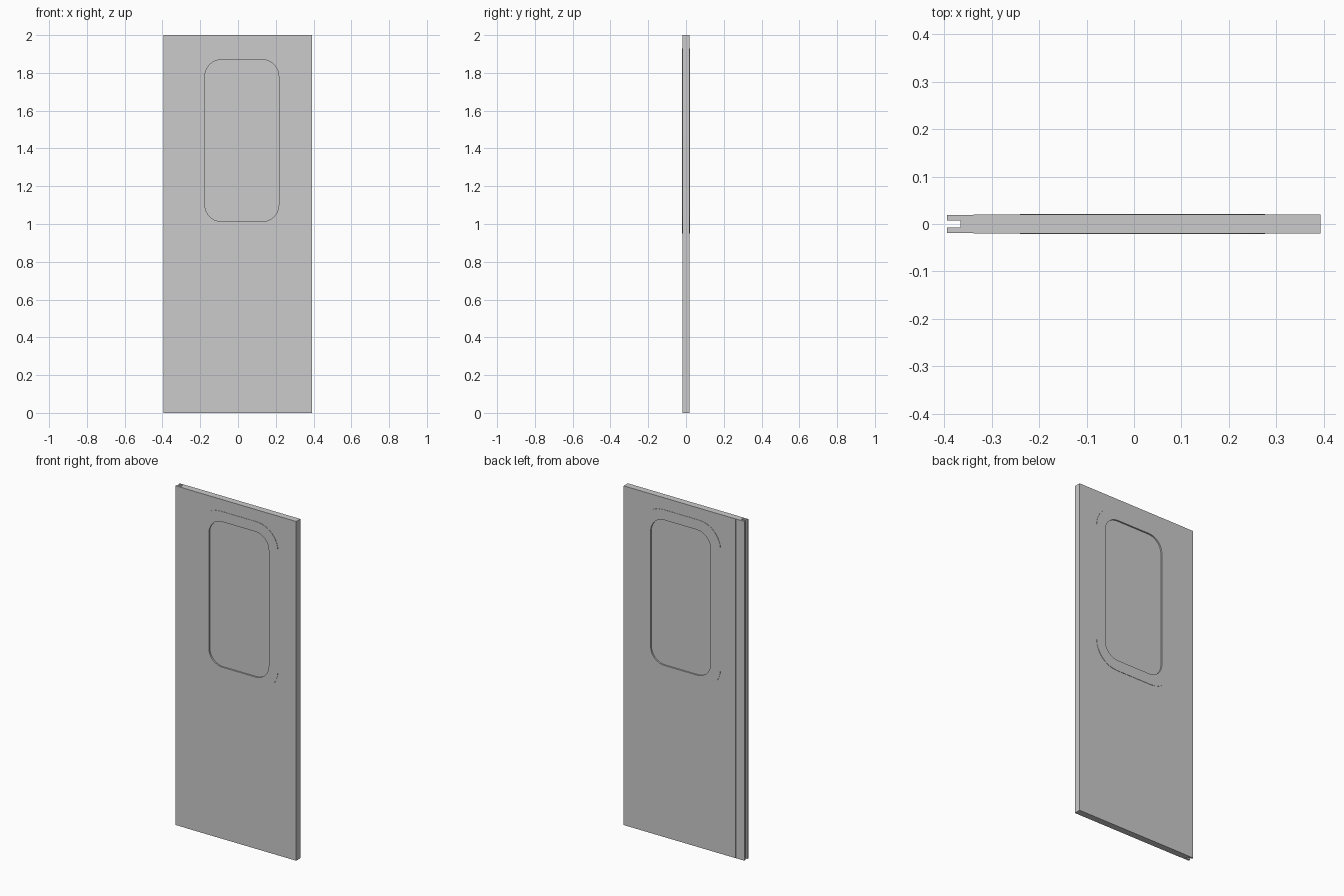
import bpy, math

if "Cube" in bpy.data.objects:
    bpy.data.objects.remove(bpy.data.objects["Cube"])


def outline(x0, x1, z0, z1, r=0.0, n=8):
    """Rectangle outline, with rounded corners when r > 0."""
    if r == 0:
        return [(x0, z0), (x1, z0), (x1, z1), (x0, z1)]
    pts = []
    for cx, cz, a0 in ((x1 - r, z1 - r, 0), (x0 + r, z1 - r, 90),
                       (x0 + r, z0 + r, 180), (x1 - r, z0 + r, 270)):
        for i in range(n + 1):
            a = math.radians(a0 + 90 * i / n)
            pts.append((cx + r * math.cos(a), cz + r * math.sin(a)))
    return pts


def plate(name, outlines, half, upright=True):
    """Filled flat shape (inner outlines become holes), extruded both ways."""
    cu = bpy.data.curves.new(name, 'CURVE')
    cu.dimensions = '2D'
    cu.fill_mode = 'BOTH'
    cu.extrude = half
    for pts in outlines:
        s = cu.splines.new('POLY')
        s.points.add(len(pts) - 1)
        for p, (u, v) in zip(s.points, pts):
            p.co = (u, v, 0, 1)
        s.use_cyclic_u = True
    ob = bpy.data.objects.new(name, cu)
    bpy.context.collection.objects.link(ob)
    if upright:
        ob.rotation_euler.x = math.pi / 2
    bpy.ops.object.select_all(action='DESELECT')
    ob.select_set(True)
    bpy.context.view_layer.objects.active = ob
    bpy.ops.object.convert(target='MESH')
    bpy.ops.object.shade_smooth_by_angle(angle=math.radians(30))
    return bpy.context.object


outer = outline(-0.24, 0.276, 0.95, 1.93, 0.14)
inner = outline(-0.175, 0.216, 1.013, 1.87, 0.088)

# Door leaf with window opening
plate("door_panel", [outline(-0.338, 0.393, 0, 2), outer], 0.0195)

# Raised window surround, visible on both faces
plate("window_frame", [outer, inner], 0.0215)

# Recessed window pane
plate("window_pane", [inner], 0.013)

# Grooved edge strip that receives the neighbouring door leaf
channel = [(-0.338, -0.0185), (-0.338, 0.0185), (-0.394, 0.0185), (-0.394, 0.0075),
           (-0.366, 0.0075), (-0.366, -0.0075), (-0.394, -0.0075), (-0.394, -0.0185)]
strip = plate("edge_channel", [channel], 1.0, upright=False)
strip.location.z = 1.0
